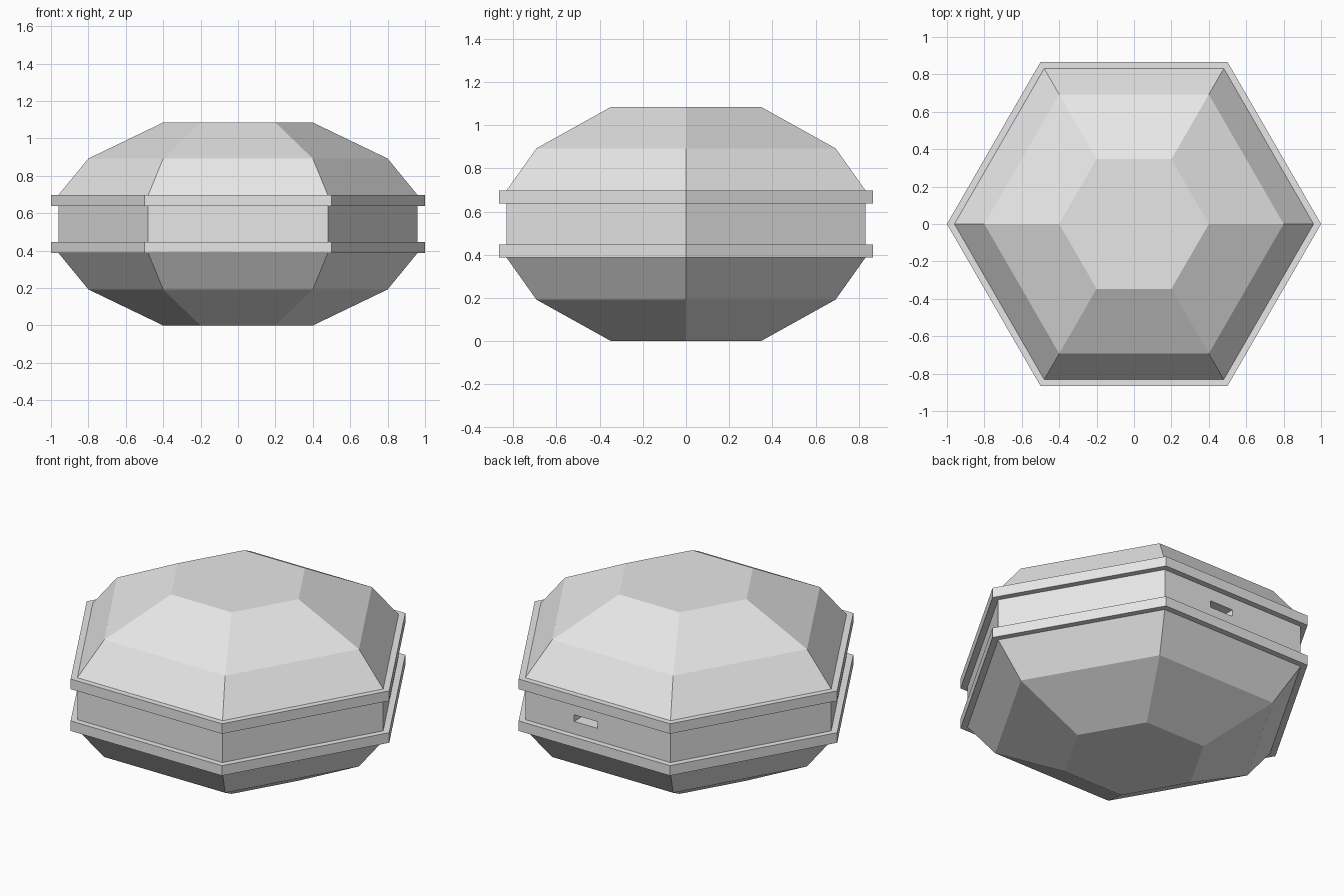
import bpy
import bmesh
from math import cos, sin, tau

cube = bpy.data.objects.get("Cube")
if cube:
    bpy.data.objects.remove(cube, do_unlink=True)

SIDES = 6
HEIGHT = 1.085
MID = HEIGHT / 2

grey = bpy.data.materials.new("light grey")
grey.use_nodes = True
grey.diffuse_color = (0.8, 0.8, 0.8, 1)
bsdf = next(n for n in grey.node_tree.nodes if n.type == 'BSDF_PRINCIPLED')
bsdf.inputs["Base Color"].default_value = (0.8, 0.8, 0.8, 1)


def add_object(name, bm):
    bmesh.ops.recalc_face_normals(bm, faces=bm.faces)
    mesh = bpy.data.meshes.new(name)
    bm.to_mesh(mesh)
    bm.free()
    mesh.materials.append(grey)
    obj = bpy.data.objects.new(name, mesh)
    bpy.context.collection.objects.link(obj)
    return obj


def hex_stack(name, profile):
    """Closed hexagonal solid from a list of (radius, height) levels."""
    bm = bmesh.new()
    loops = [[bm.verts.new((r * cos(tau * i / SIDES), r * sin(tau * i / SIDES), z))
              for i in range(SIDES)] for r, z in profile]
    for low, high in zip(loops, loops[1:]):
        for i in range(SIDES):
            j = (i + 1) % SIDES
            bm.faces.new((low[i], low[j], high[j], high[i]))
    bm.faces.new(loops[0][::-1])
    bm.faces.new(loops[-1])
    return add_object(name, bm)


# Mirrored domes and rims, above and below the middle
for place, s in (("upper", 1), ("lower", -1)):
    dome = [(0.96, 0.155), (0.8, 0.35), (0.4, MID)]
    rim = [(1.0, 0.095), (1.0, 0.155)]
    hex_stack(place + "_dome", [(r, MID + s * h) for r, h in dome])
    hex_stack(place + "_rim", [(r, MID + s * h) for r, h in rim])

# Recessed middle band
band = hex_stack("middle_band", [(0.96, MID - 0.095), (0.96, MID + 0.095)])

# Small slot cut into the back of the band
bm = bmesh.new()
bmesh.ops.create_cube(bm, size=1)
bmesh.ops.scale(bm, vec=(0.155, 0.2, 0.04), verts=bm.verts)
bmesh.ops.translate(bm, vec=(0.08, 0.85, MID), verts=bm.verts)
cutter = add_object("slot_cutter", bm)
cutter.hide_render = True

cut = band.modifiers.new("slot", 'BOOLEAN')
cut.operation = 'DIFFERENCE'
cut.solver = 'EXACT'
cut.object = cutter
bpy.context.view_layer.objects.active = band
bpy.ops.object.modifier_apply(modifier=cut.name)
bpy.data.objects.remove(cutter, do_unlink=True)
